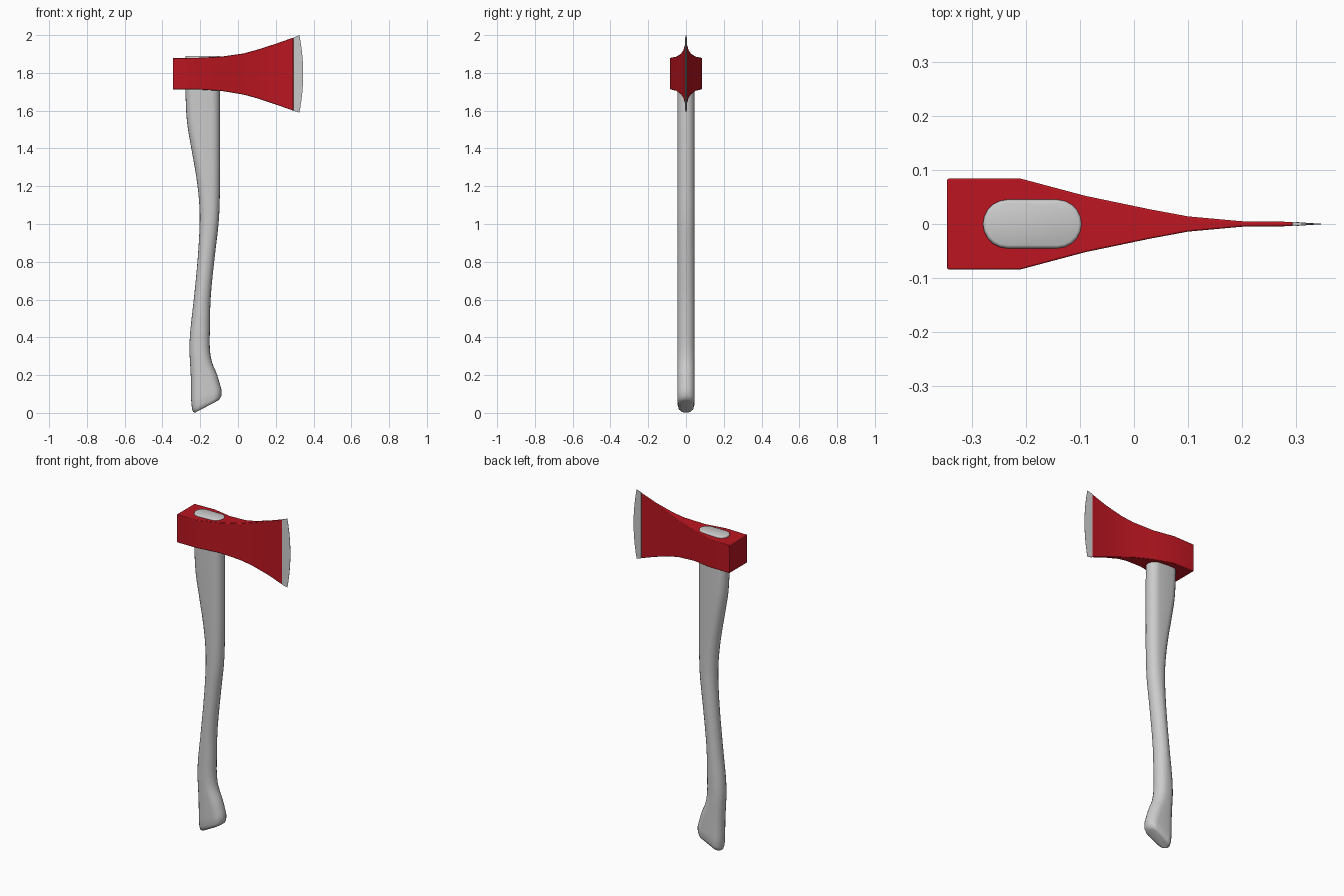
import bpy, bmesh, math
from mathutils import Vector

if "Cube" in bpy.data.objects:
    bpy.data.objects.remove(bpy.data.objects["Cube"])


def loft(name, rings, smooth=30):
    """Skin a list of equal-length closed rings and cap both ends."""
    bm = bmesh.new()
    vs = [[bm.verts.new(p) for p in r] for r in rings]
    n = len(rings[0])
    for a, b in zip(vs, vs[1:]):
        for i in range(n):
            j = (i + 1) % n
            bm.faces.new((a[i], a[j], b[j], b[i]))
    bm.faces.new(vs[0][::-1])
    bm.faces.new(vs[-1])
    bmesh.ops.recalc_face_normals(bm, faces=bm.faces)
    me = bpy.data.meshes.new(name)
    bm.to_mesh(me)
    bm.free()
    ob = bpy.data.objects.new(name, me)
    bpy.context.collection.objects.link(ob)
    bpy.ops.object.select_all(action='DESELECT')
    ob.select_set(True)
    bpy.context.view_layer.objects.active = ob
    bpy.ops.object.shade_smooth_by_angle(angle=math.radians(smooth))
    return ob


def spline(keys, steps):
    """Catmull-Rom through tuples of numbers."""
    k = [Vector(p) for p in keys]
    k = [k[0]] + k + [k[-1]]
    out = []
    for a, b, c, d in zip(k, k[1:], k[2:], k[3:]):
        for s in range(steps):
            t = s / steps
            out.append(0.5 * (2 * b + (c - a) * t + (2 * a - 5 * b + 4 * c - d) * t * t
                              + (3 * b - a - 3 * c + d) * t ** 3))
    return out + [k[-1]]


def slot_ring(xb, zb, xf, zf, w, seg=10):
    """Rounded slot between a back point and a front point, half width w."""
    b, f = Vector((xb, 0, zb)), Vector((xf, 0, zf))
    mid, half = (b + f) / 2, (f - b).length / 2
    d = (f - b).normalized()
    r = min(w, half * 0.98)
    ring = []
    for side in (1, -1):
        for i in range(seg + 1):
            a = math.pi * (i / seg - 0.5)
            ring.append(mid + d * side * (half - r + r * math.cos(a))
                        + Vector((0, side * w * math.sin(a), 0)))
    return ring


# handle: back x, back z, front x, front z
shape = [(-0.248, 0.07, -0.087, 0.12), (-0.249, 0.17, -0.110, 0.20),
         (-0.254, 0.27, -0.138, 0.27), (-0.257, 0.34, -0.149, 0.34),
         (-0.252, 0.44, -0.149, 0.44), (-0.232, 0.62, -0.144, 0.62),
         (-0.213, 0.82, -0.124, 0.82), (-0.203, 1.00, -0.103, 1.00),
         (-0.206, 1.12, -0.097, 1.12), (-0.221, 1.25, -0.095, 1.25),
         (-0.247, 1.40, -0.095, 1.40), (-0.270, 1.54, -0.095, 1.54),
         (-0.278, 1.70, -0.096, 1.70), (-0.279, 1.883, -0.096, 1.883)]
rings = [slot_ring(*p, 0.045) for p in spline(shape, 3)]
butt = [slot_ring(-0.228, 0.001, -0.108, 0.064, 0.030),
        slot_ring(-0.238, 0.006, -0.096, 0.073, 0.039),
        slot_ring(-0.244, 0.024, -0.088, 0.091, 0.044)]
top = [slot_ring(-0.277, 1.888, -0.098, 1.888, 0.043),
       slot_ring(-0.273, 1.890, -0.102, 1.890, 0.039)]
loft("handle", butt + rings + top, 50)

# axe head: x, half thickness, bottom z, top z
sections = [(-0.345, 0.084, 1.712, 1.878), (-0.21, 0.084, 1.712, 1.880),
            (-0.09, 0.052, 1.705, 1.886), (0.03, 0.027, 1.685, 1.903),
            (0.10, 0.014, 1.666, 1.922), (0.20, 0.005, 1.633, 1.954),
            (0.293, 0.004, 1.600, 1.987)]
head = loft("axe_head", [[(x, -t, lo), (x, t, lo), (x, t, hi), (x, -t, hi)]
                         for x, t, lo, hi in sections])
bev = head.modifiers.new("soft_edges", 'BEVEL')
bev.width, bev.segments, bev.limit_method = 0.003, 2, 'ANGLE'
bev.angle_limit = math.radians(40)
red = bpy.data.materials.new("red_paint")
red.diffuse_color = (0.5, 0.008, 0.015, 1)
red.use_nodes = True
red.node_tree.nodes["Principled BSDF"].inputs["Base Color"].default_value = red.diffuse_color
head.data.materials.append(red)

# ground steel cutting edge with a curved bit
blade = []
for i in range(17):
    u = i / 8 - 1
    z0, z1 = 1.7935 + 0.1935 * u, 1.795 + 0.205 * u
    xe = 0.345 - 0.02 * u * u
    blade.append([(0.293, -0.004, z0), (xe, -0.0005, z1), (xe, 0.0005, z1), (0.293, 0.004, z0)])
loft("cutting_edge", blade)
